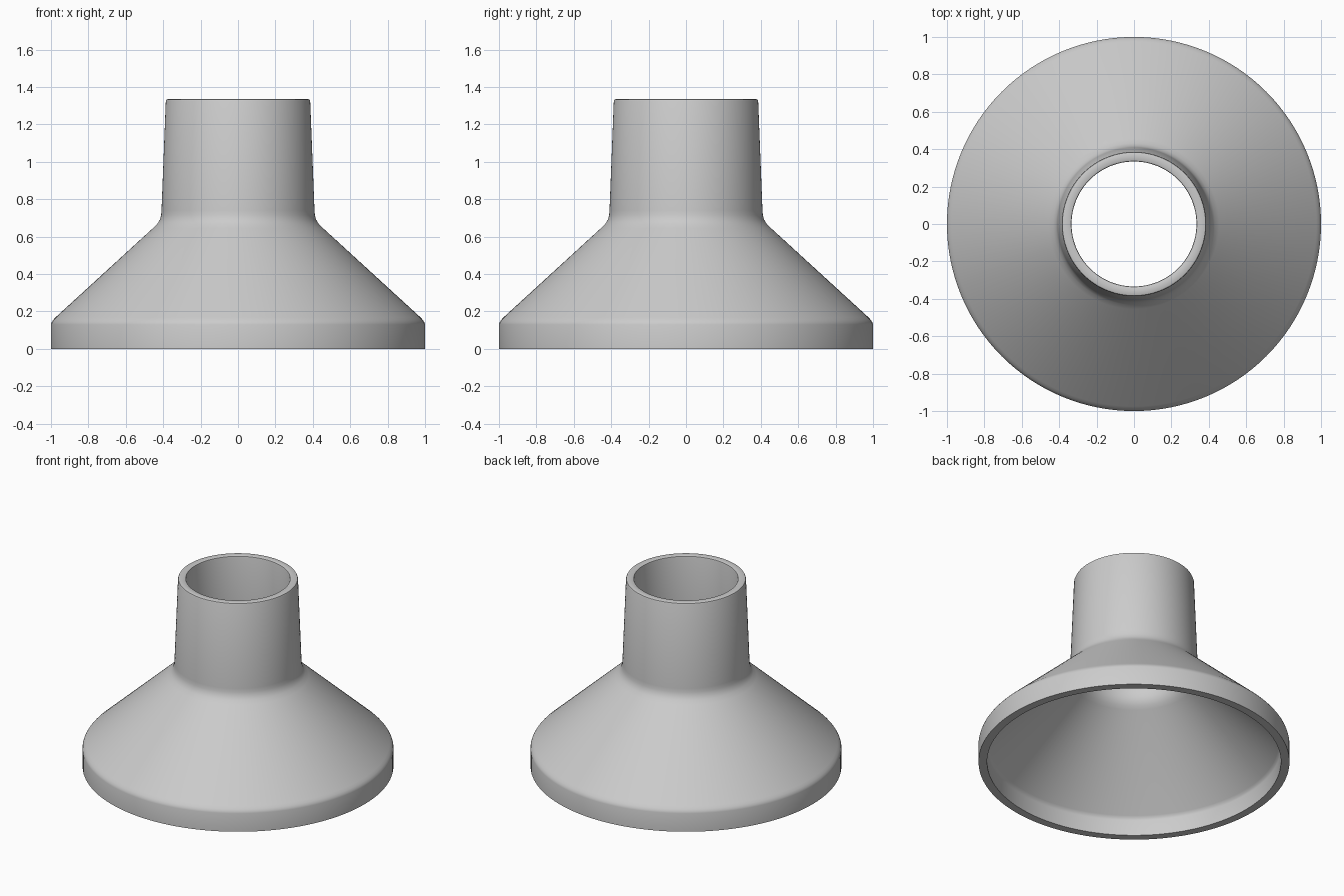
import bpy, bmesh, math

if "Cube" in bpy.data.objects:
    bpy.data.objects.remove(bpy.data.objects["Cube"])

SEGMENTS = 128

# Closed wall section as (radius, height): outer skin going up, inner skin going down
PROFILE = [
    (1.0, 0.0), (1.0, 0.13), (0.996, 0.143), (0.988, 0.155), (0.975, 0.169),
    (0.455, 0.645), (0.432, 0.668), (0.418, 0.69), (0.411, 0.715), (0.409, 0.74),
    (0.386, 1.325), (0.383, 1.332), (0.376, 1.335),
    (0.342, 1.335), (0.336, 1.332), (0.334, 1.325),
    (0.356, 0.72), (0.36, 0.69), (0.37, 0.663), (0.385, 0.64), (0.405, 0.618),
    (0.93, 0.138), (0.941, 0.124), (0.945, 0.11), (0.945, 0.0),
]


def lathe(name, profile, segments):
    """Revolve a closed profile around the z axis."""
    bm = bmesh.new()
    rings = []
    for i in range(segments):
        a = 2 * math.pi * i / segments
        rings.append([bm.verts.new((r * math.cos(a), r * math.sin(a), z))
                      for r, z in profile])
    n = len(profile)
    for i in range(segments):
        a, b = rings[i], rings[(i + 1) % segments]
        for j in range(n):
            k = (j + 1) % n
            bm.faces.new((a[j], b[j], b[k], a[k]))
    bmesh.ops.recalc_face_normals(bm, faces=bm.faces)
    mesh = bpy.data.meshes.new(name)
    bm.to_mesh(mesh)
    bm.free()
    obj = bpy.data.objects.new(name, mesh)
    bpy.context.collection.objects.link(obj)
    return obj


# Hollow flared funnel with a tapered neck
funnel = lathe("flared_funnel", PROFILE, SEGMENTS)

grey = bpy.data.materials.new("light grey")
grey.diffuse_color = (0.6, 0.6, 0.6, 1)
grey.use_nodes = True
grey.node_tree.nodes["Principled BSDF"].inputs["Base Color"].default_value = grey.diffuse_color
funnel.data.materials.append(grey)

# Smooth skin with crisp rims
bpy.context.view_layer.objects.active = funnel
funnel.select_set(True)
bpy.ops.object.shade_smooth_by_angle(angle=math.radians(35))
